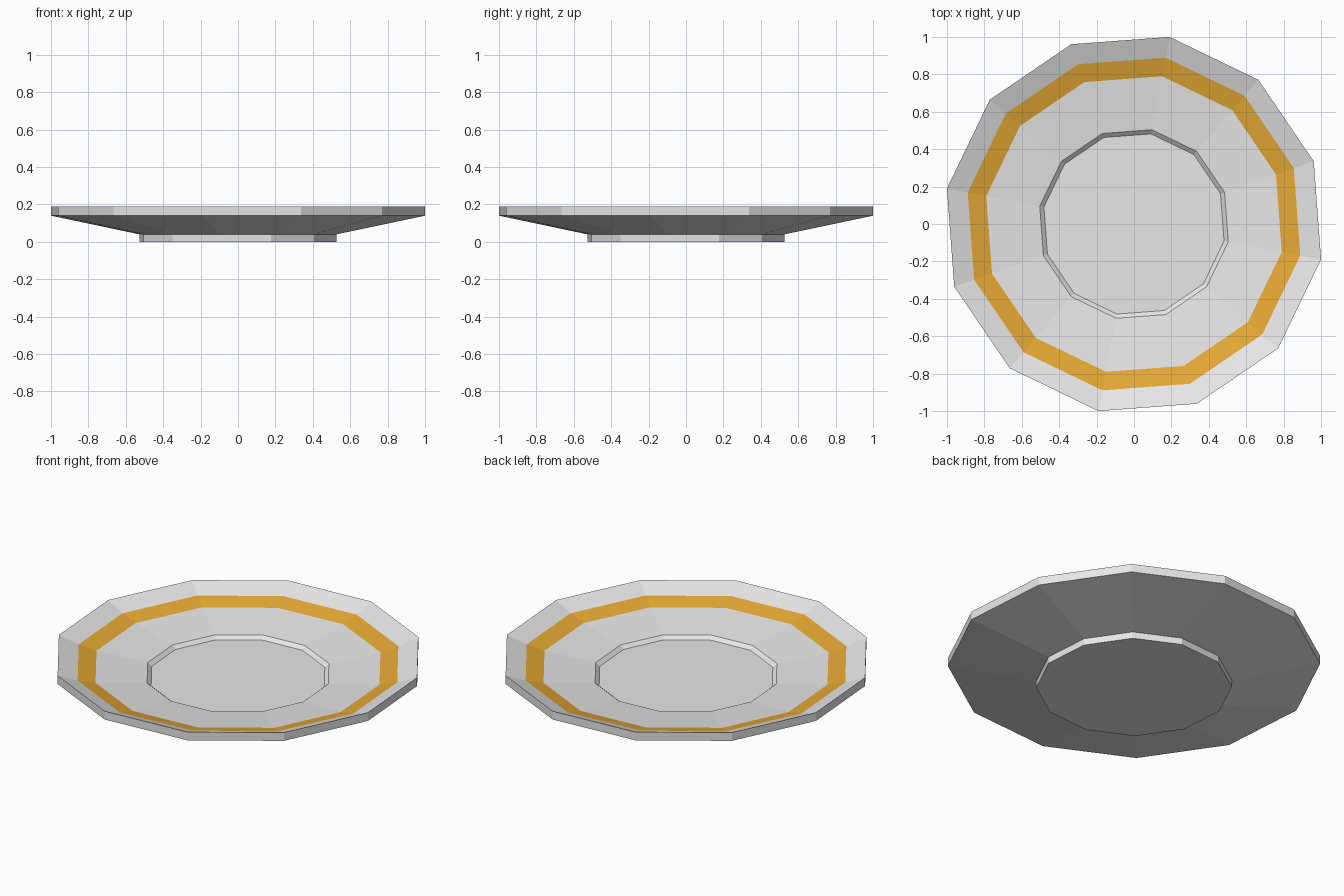
import bpy, bmesh, math

if "Cube" in bpy.data.objects:
    bpy.data.objects.remove(bpy.data.objects["Cube"])

SIDES = 12
START = math.radians(-10.75)


def material(name, rgb):
    m = bpy.data.materials.new(name)
    m.diffuse_color = (*rgb, 1.0)
    m.use_nodes = True
    m.node_tree.nodes["Principled BSDF"].inputs["Base Color"].default_value = m.diffuse_color
    return m


china = material("pale grey", (0.83, 0.83, 0.83))
band = material("golden yellow", (0.92, 0.46, 0.04))

# Plate profile as (radius, height), from the foot outwards and back in
profile = [
    (0.535, 0.0), (0.535, 0.04),        # foot
    (1.018, 0.14), (1.018, 0.19),       # underside and rim edge
    (0.905, 0.148), (0.804, 0.122),     # rim and coloured band
    (0.513, 0.088), (0.490, 0.068),     # well wall and floor
]
BAND_STEP = 4

bm = bmesh.new()
rings = []
for r, z in profile:
    rings.append([bm.verts.new((r * math.cos(START + i * math.tau / SIDES),
                                r * math.sin(START + i * math.tau / SIDES), z))
                  for i in range(SIDES)])

# Walls between consecutive rings
for k in range(len(rings) - 1):
    a, b = rings[k], rings[k + 1]
    for i in range(SIDES):
        j = (i + 1) % SIDES
        f = bm.faces.new((a[i], a[j], b[j], b[i]))
        f.material_index = 1 if k == BAND_STEP else 0

# Foot base and well floor
bm.faces.new(rings[0][::-1])
bm.faces.new(rings[-1])
bmesh.ops.recalc_face_normals(bm, faces=bm.faces[:])

mesh = bpy.data.meshes.new("plate")
bm.to_mesh(mesh)
bm.free()
mesh.materials.append(china)
mesh.materials.append(band)
plate = bpy.data.objects.new("plate", mesh)
bpy.context.collection.objects.link(plate)
